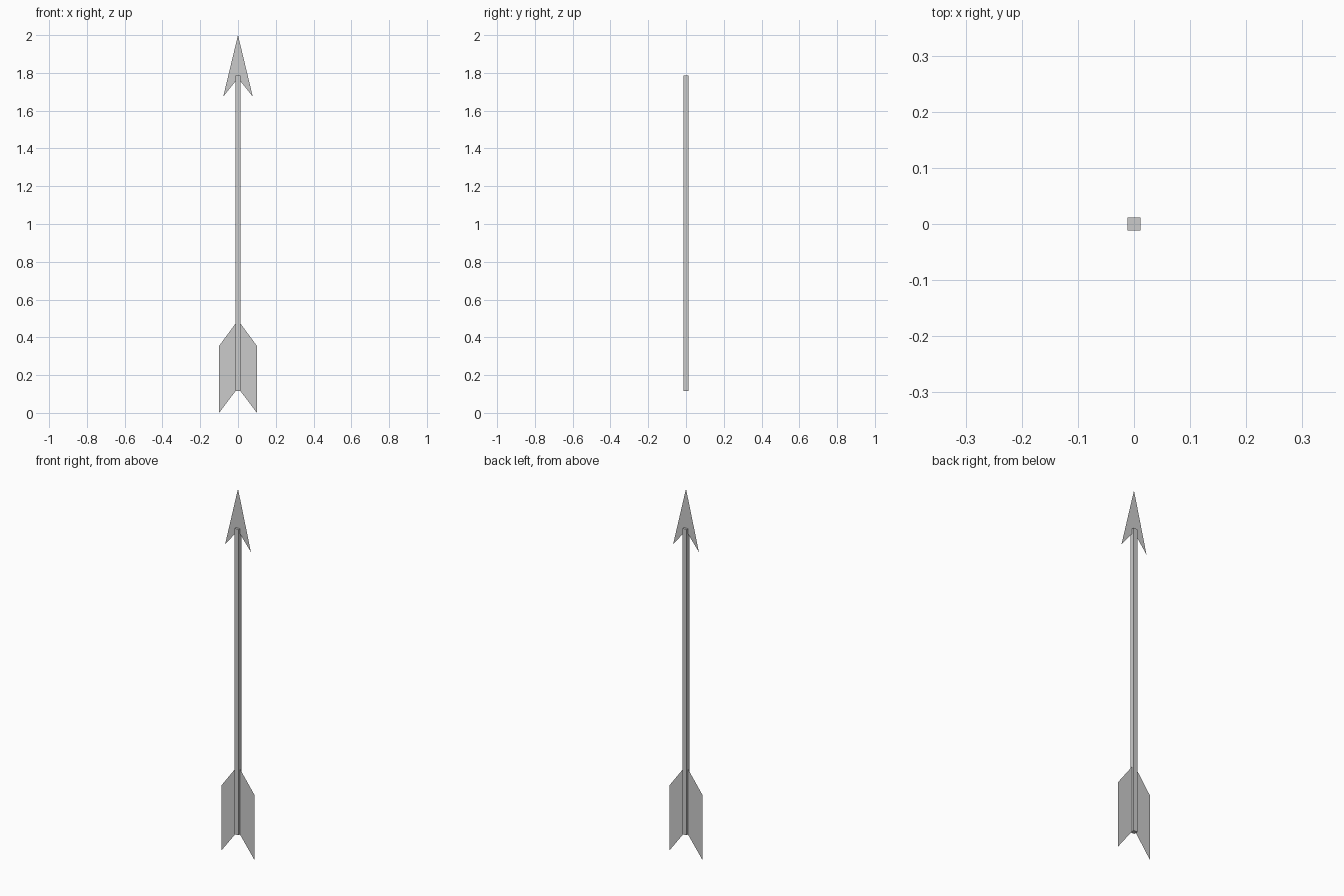
import bpy
import bmesh

if "Cube" in bpy.data.objects:
    bpy.data.objects.remove(bpy.data.objects["Cube"])

R = 0.012  # half width of the square shaft


def make_object(name, bm):
    mesh = bpy.data.meshes.new(name)
    bm.to_mesh(mesh)
    bm.free()
    obj = bpy.data.objects.new(name, mesh)
    bpy.context.collection.objects.link(obj)
    return obj


def mirrored_blade(name, profile):
    """Thin flat half profile in the y = 0 plane, mirrored across x."""
    bm = bmesh.new()
    bm.faces.new([bm.verts.new((x, 0, z)) for x, z in profile])
    obj = make_object(name, bm)
    obj.modifiers.new("mirror", "MIRROR").use_axis[0] = True
    return obj


# Square shaft
z0, z1 = 0.117, 1.785
bm = bmesh.new()
bmesh.ops.create_cube(bm, size=1)
bmesh.ops.scale(bm, vec=(2 * R, 2 * R, z1 - z0), verts=bm.verts)
bmesh.ops.translate(bm, vec=(0, 0, (z0 + z1) / 2), verts=bm.verts)
make_object("shaft", bm)

# Barbed flat head
mirrored_blade("arrow_head", [(0, 1.772), (0.078, 1.675), (0, 2.0)])

# Flat feathers either side of the tail
mirrored_blade("feathers", [(R, 0.117), (0.1, 0), (0.1, 0.355), (R, 0.474)])
